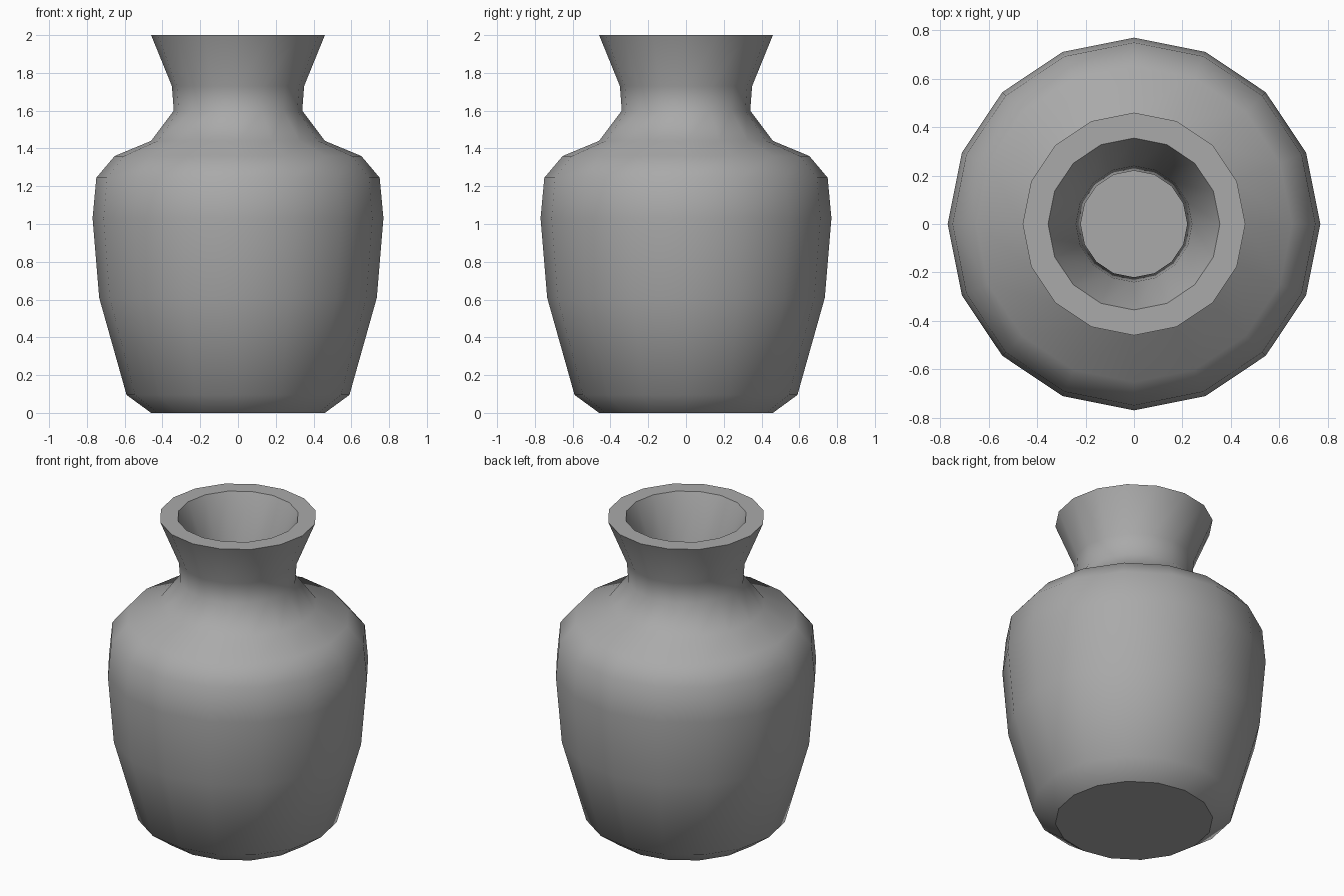
import bpy
import bmesh
import math

cube = bpy.data.objects.get("Cube")
if cube:
    bpy.data.objects.remove(cube, do_unlink=True)

SIDES = 16

# Radius and height pairs: outside from base to lip, then inside from lip to floor
OUTER = [(0.46, 0), (0.59, 0.095), (0.735, 0.61), (0.77, 1.03), (0.75, 1.245),
         (0.653, 1.36), (0.46, 1.44), (0.34, 1.6), (0.35, 1.73), (0.46, 2)]
INNER = [(0.355, 2), (0.24, 1.73), (0.22, 1.56), (0.39, 1.34), (0.58, 1.27),
         (0.64, 1.2), (0.66, 1.03), (0.62, 0.62), (0.49, 0.16), (0.42, 0.11)]


def make_material(name, color):
    mat = bpy.data.materials.new(name)
    mat.use_nodes = True
    mat.diffuse_color = color
    mat.node_tree.nodes["Principled BSDF"].inputs["Base Color"].default_value = color
    return mat


def lathe(name, profile, mat):
    """Spin a profile around z, close both ends and keep the flat faces crisp."""
    bm = bmesh.new()
    rings = []
    for radius, z in profile:
        angles = [math.tau * i / SIDES for i in range(SIDES)]
        rings.append([bm.verts.new((radius * math.cos(a), radius * math.sin(a), z))
                      for a in angles])
    for low, high in zip(rings, rings[1:]):
        for i in range(SIDES):
            j = (i + 1) % SIDES
            bm.faces.new((low[i], low[j], high[j], high[i]))
    bm.faces.new(rings[0][::-1])
    bm.faces.new(rings[-1])
    bm.normal_update()

    # Smooth walls; level faces (base, lip, floor) stay flat with sharp borders
    for face in bm.faces:
        level = abs(face.normal.z) > 0.99
        face.smooth = not level
        if level:
            for edge in face.edges:
                edge.smooth = False

    mesh = bpy.data.meshes.new(name)
    bm.to_mesh(mesh)
    bm.free()
    mesh.materials.append(mat)
    obj = bpy.data.objects.new(name, mesh)
    bpy.context.collection.objects.link(obj)
    return obj


grey_clay = make_material("grey clay", (0.4, 0.4, 0.4, 1))
lathe("vase", OUTER + INNER, grey_clay)
